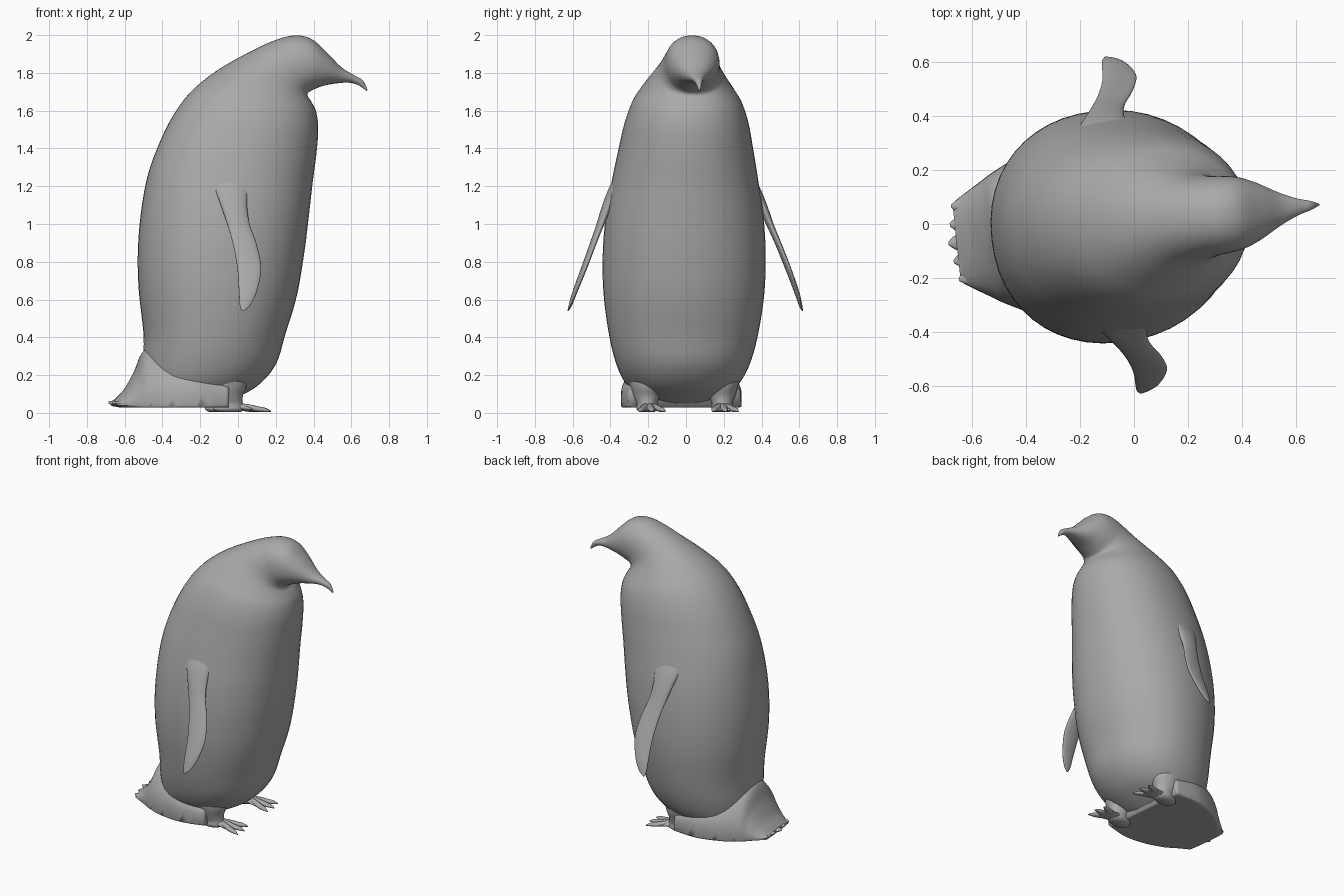
import bpy, bmesh, math
from mathutils import Vector

TWIST = math.radians(6)   # the whole bird is turned slightly about z

cube = bpy.data.objects.get("Cube")
if cube:
    bpy.data.objects.remove(cube)

grey = bpy.data.materials.new("plain grey")
grey.use_nodes = True
colour = (0.4, 0.4, 0.4, 1)
grey.diffuse_color = colour
grey.node_tree.nodes["Principled BSDF"].inputs["Base Color"].default_value = colour


def finish(name, bm, mirror=False):
    bmesh.ops.recalc_face_normals(bm, faces=bm.faces)
    mesh = bpy.data.meshes.new(name)
    bm.to_mesh(mesh)
    bm.free()
    mesh.materials.append(grey)
    for p in mesh.polygons:
        p.use_smooth = True
    ob = bpy.data.objects.new(name, mesh)
    bpy.context.collection.objects.link(ob)
    ob.rotation_euler.z = TWIST
    if mirror:
        mod = ob.modifiers.new("mirror", "MIRROR")
        mod.use_axis = (False, True, False)
        mod.use_mirror_merge = False
    return ob


def spline(a, b, c, d, t):
    return 0.5 * (2 * b + (c - a) * t + (2 * a - 5 * b + 4 * c - d) * t * t
                  + (3 * b - a - 3 * c + d) * t ** 3)


def rounded(v, power):
    return math.copysign(abs(v) ** power, v)


def loft(bm, sections, segs=48, steps=6, power=1.0):
    """Smooth skin through (centre, first half axis, second half axis) sections."""
    s = [[Vector(v) for v in sec] for sec in sections]
    s = [s[0]] + s + [s[-1]]
    frames = []
    for i in range(1, len(s) - 2):
        for k in range(steps):
            frames.append([spline(*(s[i + j][n] for j in (-1, 0, 1, 2)), k / steps)
                           for n in range(3)])
    frames.append(s[-1])
    rings = []
    for centre, a, b in frames:
        ring = []
        for k in range(segs):
            ang = 2 * math.pi * k / segs
            ring.append(bm.verts.new(centre + a * rounded(math.cos(ang), power)
                                     + b * rounded(math.sin(ang), power)))
        rings.append(ring)
    for r0, r1 in zip(rings, rings[1:]):
        for k in range(segs):
            n = (k + 1) % segs
            bm.faces.new((r0[k], r0[n], r1[n], r1[k]))
    bm.faces.new(rings[0])
    bm.faces.new(rings[-1])


# Body, neck, head and beak: back x, back z, front x, front z, half width
profile = [
    (-.36, .035, -.12, .035, .10), (-.46, .07, -.01, .08, .22),
    (-.49, .16, .11, .15, .30), (-.50, .27, .20, .26, .355),
    (-.50, .42, .25, .42, .395), (-.525, .65, .31, .62, .425),
    (-.53, .85, .35, .85, .43), (-.515, 1.05, .375, 1.05, .415),
    (-.48, 1.25, .395, 1.22, .385), (-.42, 1.42, .415, 1.37, .355),
    (-.34, 1.58, .425, 1.5, .325), (-.24, 1.71, .415, 1.59, .285),
    (-.10, 1.82, .39, 1.645, .225), (.06, 1.91, .37, 1.675, .172),
    (.19, 1.97, .37, 1.69, .15), (.30, 1.998, .38, 1.70, .143),
    (.39, 1.98, .41, 1.715, .132), (.47, 1.91, .46, 1.733, .105),
    (.55, 1.83, .53, 1.745, .062), (.62, 1.787, .59, 1.748, .032),
    (.665, 1.76, .64, 1.735, .018), (.69, 1.71, .683, 1.705, .004),
]
bm = bmesh.new()
loft(bm, [(((bx + fx) / 2, 0, (bz + fz) / 2),
           ((fx - bx) / 2, 0, (fz - bz) / 2), (0, w, 0))
          for bx, bz, fx, fz, w in profile], power=0.93)
finish("body_and_head", bm)

# Tail skirt: x, top z, half width; domed above, flat below, feathered end
tail = [(-.08, .22, .30), (-.25, .33, .32), (-.40, .36, .29), (-.50, .33, .245),
        (-.55, .22, .215), (-.60, .13, .185), (-.64, .085, .16), (-.66, .066, .145)]
bm = bmesh.new()
loft(bm, [((x, 0, .04), (0, w, 0), (0, 0, top - .04)) for x, top, w in tail])
for v in bm.verts:
    h = v.co.z - .04
    if h < 0:
        v.co.z = .04 - min(.012, -h * .2)
    else:
        # hollow flanks that sweep out into thin side edges
        side = next((w for x, t, w in tail if x <= v.co.x), .145)
        rim = .06 * max(0, min(1, (v.co.x + .65) / .4)) * min(1, abs(v.co.y) / side)
        v.co.z += rim * (1 - min(1, h / .2))
finish("tail_skirt", bm)

# Feather tips at the end of the tail
bm = bmesh.new()
for i in range(-2, 3):
    y = i * .062
    reach = -.69 + .012 * abs(i)
    loft(bm, [((x, y * f, z), (0, w, 0), (0, 0, t)) for x, f, z, w, t in [
        (-.52, .85, .065, .03, .02), (-.60, .95, .055, .036, .018),
        (reach + .03, 1.05, .052, .028, .014), (reach, 1.1, .055, .006, .005)]],
        segs=16, steps=4)
finish("tail_feathers", bm)

# Flippers: x, y, z, half chord, half thickness
bm = bmesh.new()
flipper = [(-.075, -.30, 1.34, .10, .03), (-.075, -.368, 1.2, .09, .035),
           (-.065, -.41, 1.1, .07, .032), (-.045, -.45, 1.0, .06, .024),
           (-.015, -.495, .89, .063, .02), (.003, -.545, .76, .063, .018),
           (-.01, -.59, .64, .047, .015), (-.027, -.612, .57, .028, .01),
           (-.04, -.623, .54, .006, .004)]
loft(bm, [((x, y, z), (c, 0, 0), (0, t, t * .4)) for x, y, z, c, t in flipper], segs=28)
finish("flippers", bm, mirror=True)

# Legs: x, z, half length, half width
bm = bmesh.new()
legs = [(-.12, .24, .14, .10), (-.10, .15, .125, .088), (-.085, .09, .09, .07),
        (-.07, .05, .075, .055), (-.07, .02, .085, .055), (-.07, .004, .06, .04)]
loft(bm, [((x, -.2, z), (l, 0, 0), (0, w, 0)) for x, z, l, w in legs], segs=28)
finish("legs", bm, mirror=True)

# Webbed feet with three toes and claws
bm = bmesh.new()
loft(bm, [((x, -.195, z), (0, w, 0), (0, 0, t)) for x, z, w, t in [
    (-.10, .03, .035, .02), (-.02, .032, .045, .022),
    (.04, .022, .056, .013), (.085, .016, .06, .006)]], segs=24)
for spread in (-.34, 0, .34):
    d = Vector((math.cos(spread), math.sin(spread), 0))
    side = Vector((-d.y, d.x, 0))
    start = Vector((-.05, -.195, 0))
    loft(bm, [(start + d * r + Vector((0, 0, z)), side * w, (0, 0, t))
              for r, z, w, t in [(0, .034, .022, .02), (.08, .03, .02, .017),
                                 (.14, .02, .019, .014), (.175, .016, .014, .011),
                                 (.205, .008, .003, .003)]], segs=14, steps=4)
finish("feet", bm, mirror=True)
